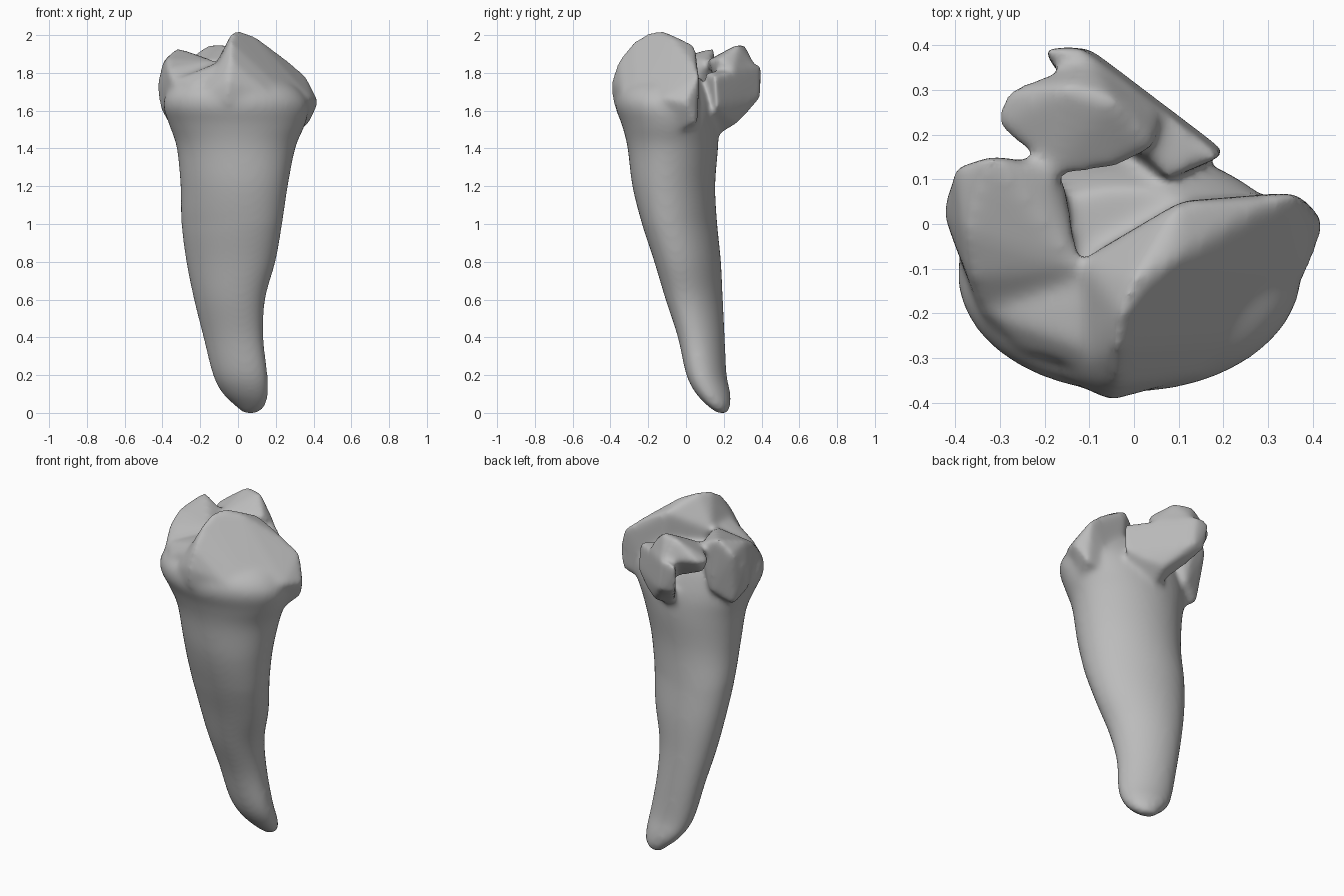
import bpy
import bmesh
from math import cos, sin, tau

default_cube = bpy.data.objects.get("Cube")
if default_cube:
    bpy.data.objects.remove(default_cube, do_unlink=True)

RING_SIDES = 48
STEPS_BETWEEN = 5


def blend(before, start, end, after, t):
    """Pass a smooth curve through four neighbouring values."""
    return start + t / 2 * (end - before + t * (
        2 * before - 5 * start + 4 * end - after + t * (3 * (start - end) + after - before)))


def refine(sections):
    """Fill in smooth rings between the given sections."""
    padded = [sections[0]] + sections + [sections[-1]]
    refined = []
    for index in range(len(sections) - 1):
        window = padded[index:index + 4]
        for step in range(STEPS_BETWEEN):
            t = step / STEPS_BETWEEN
            refined.append([blend(*values, t) for values in zip(*window)])
    return refined + [sections[-1]]


def add_loft(bm, sections):
    """Stack oval rings given as height, left, right, front and back limits."""
    rings = []
    for height, x_low, x_high, y_low, y_high in refine(sections):
        ring = []
        # The root is oval along a diagonal, fading out towards the crown
        skew = .28 * max(0, min(1, (1.6 - height) / .6))
        for step in range(RING_SIDES):
            angle = tau * step / RING_SIDES
            x = (x_low + x_high) / 2 + cos(angle) * (x_high - x_low) / 2
            y = (y_low + y_high) / 2 + sin(angle - skew) * (y_high - y_low) / 2
            ring.append(bm.verts.new((x, y, height)))
        rings.append(ring)
    for lower, upper in zip(rings, rings[1:]):
        for step in range(RING_SIDES):
            following = (step + 1) % RING_SIDES
            bm.faces.new((lower[step], lower[following], upper[following], upper[step]))
    bm.faces.new(list(reversed(rings[0])))
    bm.faces.new(rings[-1])


def add_lobe(bm, points):
    """Wrap a few control points in a closed convex lump."""
    verts = [bm.verts.new(point) for point in points]
    result = bmesh.ops.convex_hull(bm, input=verts, use_existing_faces=False)
    unused = {item for key in ("geom_interior", "geom_unused") for item in result[key]
              if isinstance(item, bmesh.types.BMVert)}
    if unused:
        bmesh.ops.delete(bm, geom=list(unused), context="VERTS")


# Tapering root, leaning back and to one side, domed inside the crown
root_sections = [
    (-.01, .03, .1, .17, .22),
    (.03, -.015, .145, .115, .235),
    (.1, -.085, .16, .05, .235),
    (.2, -.135, .157, 0, .215),
    (.4, -.185, .135, -.045, .205),
    (.6, -.235, .145, -.11, .195),
    (.8, -.275, .2, -.17, .185),
    (1, -.3, .235, -.235, .165),
    (1.2, -.305, .265, -.285, .155),
    (1.4, -.325, .305, -.31, .17),
    (1.52, -.365, .355, -.34, .17),
    (1.62, -.395, .375, -.375, .15),
    (1.7, -.37, .33, -.36, .12),
    (1.77, -.28, .24, -.28, .08),
]

# Tall front cusp with a ridge running backwards and a shoulder to the left
front_cusp = [
    (0, -.12, 2.02), (-.03, -.2, 2.015), (.09, -.08, 1.99), (.1, .05, 1.94),
    (-.04, -.28, 1.96), (-.04, -.36, 1.86), (-.05, -.395, 1.75), (-.06, -.39, 1.64),
    (-.12, -.08, 1.84), (-.17, -.34, 1.7), (.17, -.335, 1.68), (.28, -.26, 1.66),
    (.29, .04, 1.84), (.36, .07, 1.78), (.39, -.11, 1.66), (.43, 0, 1.64),
    (.38, .06, 1.53), (.15, .06, 1.5), (.1, -.3, 1.5), (.3, -.1, 1.45),
]

# Broad side lobe on the right, rising to a rim near the back
right_lobe = [
    (-.43, .03, 1.72), (-.4, .13, 1.85), (-.32, .155, 1.93), (-.38, -.02, 1.87),
    (-.37, -.12, 1.82), (-.34, -.21, 1.73), (-.26, -.295, 1.68), (-.12, -.1, 1.86),
    (-.15, .09, 1.82), (-.2, .13, 1.87), (-.41, 0, 1.6), (-.37, .08, 1.52),
    (-.25, .14, 1.6), (-.2, -.1, 1.5),
]

# Low lip joining the side lobe to the front cusp
front_lip = [
    (-.33, -.2, 1.76), (-.26, -.28, 1.73), (-.15, -.31, 1.78), (-.05, -.3, 1.86),
    (-.04, -.15, 1.88), (-.2, -.1, 1.8), (-.2, -.3, 1.6), (-.05, -.1, 1.6),
]

# Back wall, thin at its outer end
back_wall = [
    (.2, .15, 1.78), (.21, .16, 1.62), (.1, .23, 1.56), (.05, .25, 1.8),
    (-.12, .395, 1.84), (-.1, .395, 1.66), (-.21, .395, 1.83), (-.19, .37, 1.66),
    (0, .1, 1.42), (-.05, .2, 1.52), (.01, .28, 1.53), (.08, .1, 1.8),
]

# Overhanging top of the back wall
back_hook = [
    (-.31, .22, 1.83), (-.29, .3, 1.84), (-.18, .11, 1.86), (-.15, .31, 1.95),
    (-.05, .28, 1.95), (-.05, .12, 1.86), (.05, .17, 1.87), (-.28, .23, 1.75),
    (-.1, .37, 1.83), (.06, .25, 1.82), (-.1, .18, 1.68), (.03, .22, 1.63),
]

bm = bmesh.new()
add_loft(bm, root_sections)
for lobe in (front_cusp, right_lobe, front_lip, back_wall, back_hook):
    add_lobe(bm, lobe)
bmesh.ops.recalc_face_normals(bm, faces=bm.faces[:])
mesh = bpy.data.meshes.new("tooth")
bm.to_mesh(mesh)
bm.free()
tooth = bpy.data.objects.new("tooth", mesh)
bpy.context.collection.objects.link(tooth)

# Fuse the parts into one skin and soften the creases
remesh = tooth.modifiers.new("fuse", "REMESH")
remesh.mode = "VOXEL"
remesh.voxel_size = .013
soften = tooth.modifiers.new("soften", "SMOOTH")
soften.factor = .5
soften.iterations = 22
bpy.context.view_layer.objects.active = tooth
tooth.select_set(True)
for name in ("fuse", "soften"):
    bpy.ops.object.modifier_apply(modifier=name)
bpy.ops.object.shade_smooth()

# Stand the root tip on the ground
mesh = tooth.data
lowest = min(vert.co.z for vert in mesh.vertices)
for vert in mesh.vertices:
    vert.co.z -= lowest

# Plain grey material
grey = bpy.data.materials.new("plain grey")
grey.use_nodes = True
colour = (.5, .5, .5, 1)
grey.diffuse_color = colour
grey.node_tree.nodes["Principled BSDF"].inputs["Base Color"].default_value = colour
mesh.materials.clear()
mesh.materials.append(grey)
